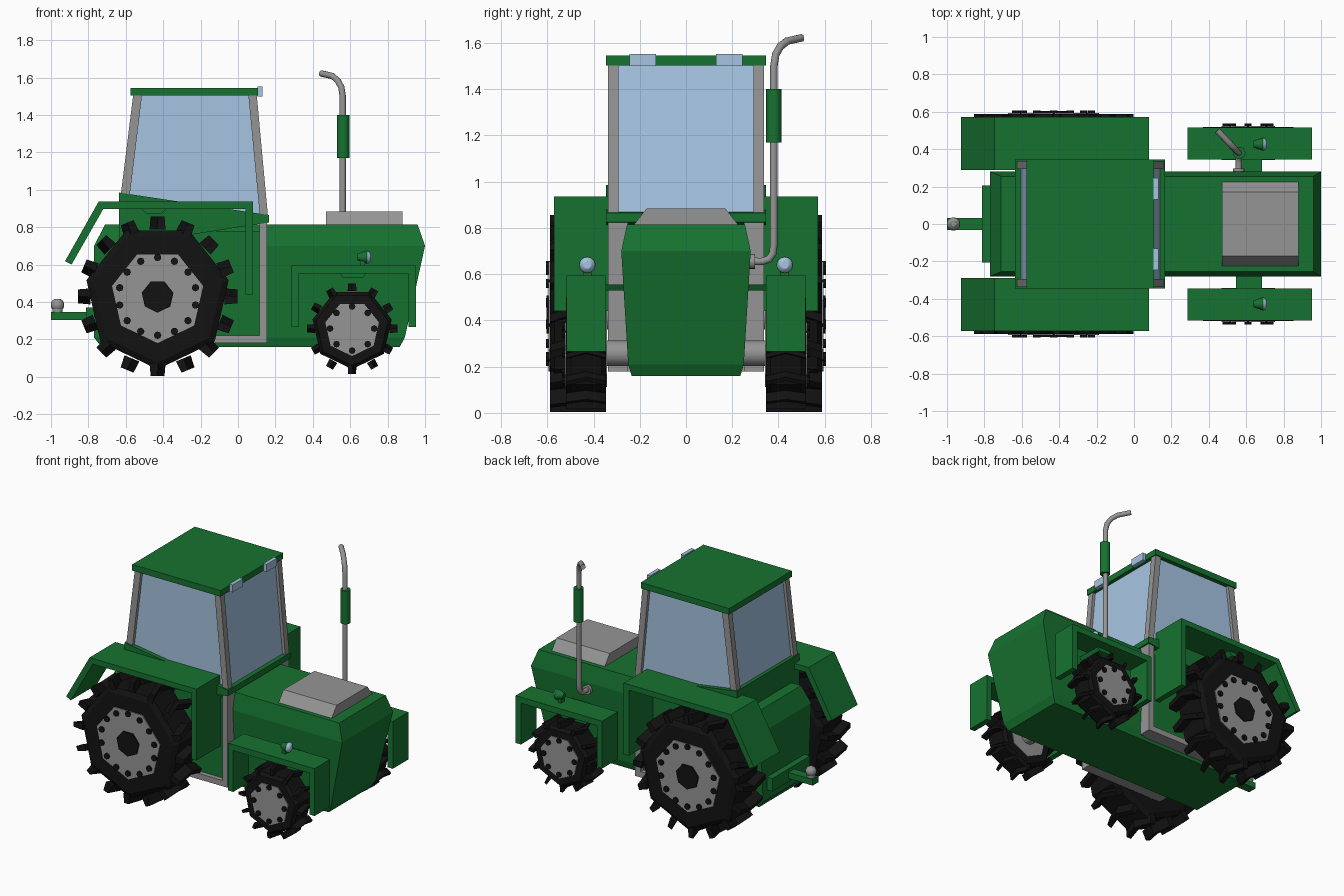
import bpy, bmesh
from math import sin, cos, pi
from mathutils import Vector

if "Cube" in bpy.data.objects:
    bpy.data.objects.remove(bpy.data.objects["Cube"])


def material(name, rgb):
    m = bpy.data.materials.new(name)
    m.diffuse_color = (*rgb, 1)
    m.use_nodes = True
    m.node_tree.nodes["Principled BSDF"].inputs["Base Color"].default_value = m.diffuse_color
    return m


GREEN = material("green_paint", (0.008, 0.17, 0.03))
BLACK = material("rubber", (0.006, 0.006, 0.006))
GLASS = material("glass", (0.38, 0.56, 0.76))
GREY = material("grey_metal", (0.3, 0.3, 0.3))


def solid(name, parts, mat):
    """Each part is a list of equal-length rings, lofted and capped."""
    bm = bmesh.new()
    for rings in parts:
        vs = [[bm.verts.new(p) for p in ring] for ring in rings]
        n = len(vs[0])
        for a, b in zip(vs, vs[1:]):
            for i in range(n):
                bm.faces.new((a[i], a[(i + 1) % n], b[(i + 1) % n], b[i]))
        bm.faces.new(vs[0])
        bm.faces.new(vs[-1])
    bmesh.ops.recalc_face_normals(bm, faces=bm.faces)
    me = bpy.data.meshes.new(name)
    bm.to_mesh(me)
    bm.free()
    me.materials.append(mat)
    ob = bpy.data.objects.new(name, me)
    bpy.context.collection.objects.link(ob)
    return ob


def prism(name, xz, y0, y1, mat):
    return solid(name, [[[(x, y, z) for x, z in xz] for y in (y0, y1)]], mat)


def box(name, x0, x1, y0, y1, z0, z1, mat):
    return prism(name, [(x0, z0), (x1, z0), (x1, z1), (x0, z1)], y0, y1, mat)


def rings(profile, c, axis, n, phase=-pi / 2):
    """Rings of a turned profile of (distance along axis, radius)."""
    out = []
    for a, r in profile:
        ring = []
        for i in range(n):
            t = phase + 2 * pi * i / n
            u, v = r * cos(t), r * sin(t)
            d = {'x': (a, u, v), 'y': (u, a, v), 'z': (u, v, a)}[axis]
            ring.append(tuple(Vector(c) + Vector(d)))
        out.append(ring)
    return out


def smooth(ob):
    for p in ob.data.polygons:
        p.use_smooth = len(p.vertices) == 4
    return ob


def turned(name, profile, c, axis, n, mat):
    return smooth(solid(name, [rings(profile, c, axis, n)], mat))


def wheel(name, s, x, z, R, rim, y0, y1, lug_h, lug_n, bolt_n, bolt_r, bolt_size, hub):
    c = (x, 0, z)
    e = R * 0.09
    tyre = [(y0, rim), (y0, R - e), (y0 + 0.02, R), (y1 - 0.02, R), (y1, R - e), (y1, rim)]
    flip = lambda prof: [(s * a, r) for a, r in prof]
    solid(name + "_tyre", [rings(flip(tyre), c, 'y', 7)], BLACK)
    solid(name + "_rim", [rings(flip([(y0 - 0.004, rim), (y1 + 0.006, rim)]), c, 'y', 7)], GREY)
    # chevron treads: a slanted block on each half of the tyre
    lugs, mid = [], (y0 + y1) / 2
    r0, r1, w = R * 0.92, R + lug_h, R * 0.1
    for i in range(lug_n):
        t = pi / 2 + 2 * pi * i / lug_n
        rad, tan = Vector((cos(t), 0, sin(t))), Vector((-sin(t), 0, cos(t)))
        for ya, yb in ((y0, mid), (y1, mid)):
            part = []
            for y, shift in ((ya, -0.5 * w), (yb, 0.5 * w)):
                part.append([Vector((x, s * y, z)) + rad * r + tan * (shift + k)
                             for r, k in ((r0, -w * 0.6), (r0, w * 0.6), (r1, w * 0.45), (r1, -w * 0.45))])
            lugs.append(part)
    solid(name + "_treads", lugs, BLACK)
    # bolts and hub
    bolts = []
    for i in range(bolt_n):
        t = pi / 2 + 2 * pi * i / bolt_n
        bc = (x + bolt_r * cos(t), 0, z + bolt_r * sin(t))
        bolts.append(rings(flip([(y1, bolt_size), (y1 + 0.018, bolt_size)]), bc, 'y', 8))
    solid(name + "_bolts", bolts, BLACK)
    if hub:
        solid(name + "_hub", [rings(flip([(y1, hub), (y1 + 0.016, hub)]), c, 'y', 7)], BLACK)


# main body and engine hood
levels = [(0.16, -0.73, 0.865, 0.235), (0.21, -0.77, 0.892, 0.25),
          (0.70, -0.77, 1.0, 0.28), (0.815, -0.71, 0.96, 0.255)]
solid("body", [[[(a, -h, z), (b, -h, z), (b, h, z), (a, h, z)] for z, a, b, h in levels]], GREEN)
solid("hood_cover", [[[(x, -0.228, 0.81), (x, 0.228, 0.81), (x, 0.17, 0.885), (x, -0.17, 0.885)]
                      for x in (0.47, 0.88)]], GREY)

# cab
prism("cab_base", [(-0.635, 0.70), (0.165, 0.825), (0.165, 0.865), (-0.635, 0.985)], -0.345, 0.345, GREEN)
prism("cab_glass", [(-0.607, 0.96), (0.14, 0.85), (0.08, 1.51), (-0.54, 1.51)], -0.315, 0.315, GLASS)
box("cab_roof", -0.575, 0.107, -0.345, 0.345, 1.503, 1.545, GREEN)

for s, side in ((-1, "right"), (1, "left")):
    # cab pillars, door frame and roof lamps
    prism(side + "_rear_pillar", [(-0.627, 0.97), (-0.58, 0.96), (-0.513, 1.51), (-0.56, 1.51)],
          s * 0.293, s * 0.337, GREY)
    prism(side + "_front_pillar", [(0.117, 0.86), (0.16, 0.86), (0.1, 1.51), (0.055, 1.51)],
          s * 0.293, s * 0.337, GREY)
    box(side + "_door_post", 0.115, 0.156, s * 0.25, s * 0.337, 0.18, 0.835, GREY)
    box(side + "_door_sill", -0.5, 0.116, s * 0.24, s * 0.337, 0.18, 0.22, GREY)
    box(side + "_door_panel", -0.5, 0.12, s * 0.2, s * 0.305, 0.215, 0.78, GREEN)
    box(side + "_roof_lamp", 0.105, 0.13, s * 0.13, s * 0.245, 1.5, 1.553, GLASS)

    # fenders with mounting bars
    prism(side + "_rear_fender", [(0.08, 0.44), (0.08, 0.937), (-0.745, 0.937), (-0.925, 0.618),
                                  (-0.89, 0.60), (-0.72, 0.898), (0.04, 0.898), (0.04, 0.44)],
          s * 0.288, s * 0.572, GREEN)
    prism(side + "_front_fender", [(0.285, 0.265), (0.325, 0.265), (0.325, 0.553), (0.912, 0.553),
                                   (0.912, 0.265), (0.953, 0.265), (0.953, 0.595), (0.285, 0.595)],
          s * 0.345, s * 0.517, GREEN)
    prism(side + "_rear_fender_mount", [(-0.52, 0.9), (-0.49, 0.87), (-0.41, 0.87), (-0.38, 0.9)],
          s * 0.25, s * 0.5, GREEN)
    prism(side + "_front_fender_mount", [(0.545, 0.555), (0.56, 0.53), (0.67, 0.53), (0.685, 0.555)],
          s * 0.25, s * 0.45, GREEN)

    # headlights
    y = s * 0.427
    box(side + "_headlight_stand", 0.652, 0.678, y - 0.018, y + 0.018, 0.59, 0.64, GREEN)
    turned(side + "_headlight_housing", [(0.64, 0.018), (0.69, 0.036)], (0, y, 0.64), 'x', 16, GREEN)
    turned(side + "_headlight_lens", [(0.688, 0.035), (0.7, 0.032), (0.71, 0.016)], (0, y, 0.64), 'x', 16, GLASS)

    # wheels
    wheel(side + "_rear_wheel", s, -0.43, 0.43, 0.39, 0.25, 0.345, 0.588, 0.036, 16, 14, 0.208, 0.02, 0.087)
    wheel(side + "_front_wheel", s, 0.61, 0.258, 0.217, 0.147, 0.345, 0.518, 0.025, 12, 8, 0.118, 0.018, 0)

# axles
turned("front_axle", [(-0.36, 0.055), (0.36, 0.055)], (0.61, 0, 0.258), 'y', 16, GREY)
turned("rear_axle", [(-0.36, 0.07), (0.36, 0.07)], (-0.43, 0, 0.43), 'y', 16, GREY)

# exhaust pipe: out of the hood, up, then bent back and outward
pts = [(0.56, 0.27, 0.655), (0.56, 0.33, 0.655), (0.56, 0.36, 0.665), (0.56, 0.376, 0.69),
       (0.56, 0.38, 0.73), (0.56, 0.38, 1.5), (0.552, 0.388, 1.55), (0.532, 0.408, 1.585),
       (0.505, 0.437, 1.608), (0.445, 0.5, 1.622)]
cu = bpy.data.curves.new("exhaust_pipe", 'CURVE')
cu.dimensions = '3D'
cu.bevel_depth = 0.017
cu.bevel_resolution = 3
cu.use_fill_caps = True
sp = cu.splines.new('POLY')
sp.points.add(len(pts) - 1)
for p, co in zip(sp.points, pts):
    p.co = (*co, 1)
cu.materials.append(GREY)
bpy.context.collection.objects.link(bpy.data.objects.new("exhaust_pipe", cu))
turned("exhaust_flange", [(0.27, 0.032), (0.298, 0.032)], (0.56, 0, 0.655), 'y', 16, GREY)
turned("exhaust_muffler", [(1.17, 0.033), (1.40, 0.033)], (0.563, 0.38, 0), 'z', 16, GREEN)

# tow hitch
box("hitch_plate", -0.812, -0.76, -0.207, 0.207, 0.28, 0.37, GREEN)
box("hitch_bar", -1.0, -0.8, -0.032, 0.032, 0.304, 0.346, GREEN)
turned("hitch_neck", [(0.34, 0.028), (0.365, 0.028)], (-0.965, 0, 0), 'z', 12, GREY)
turned("hitch_ball", [(0.384 - 0.036 * cos(pi * i / 8), 0.036 * sin(pi * i / 8)) for i in range(1, 8)],
       (-0.965, 0, 0), 'z', 12, GREY)
